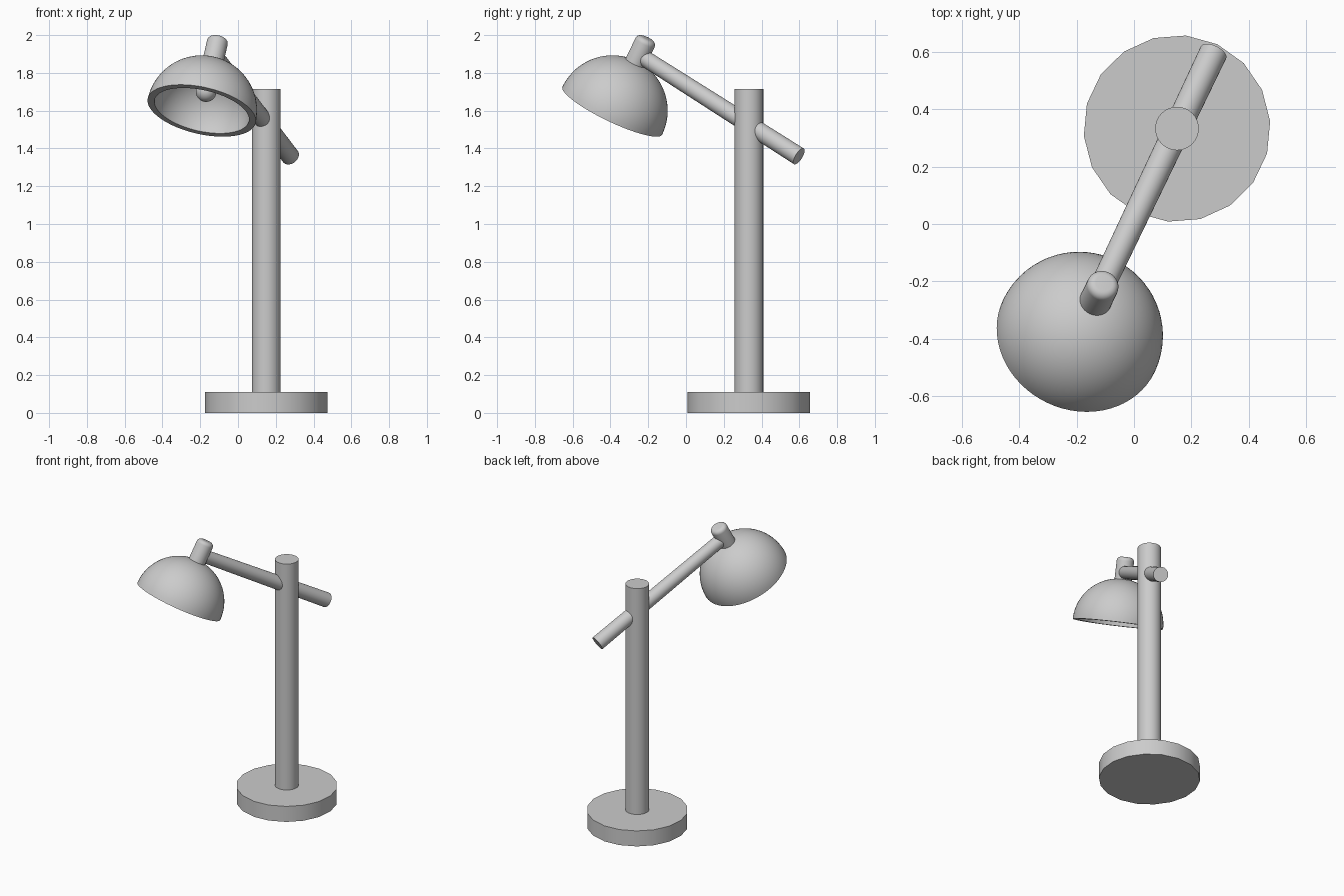
import bpy, bmesh
from math import sin, cos, pi, radians
from mathutils import Vector, Matrix

if "Cube" in bpy.data.objects:
    bpy.data.objects.remove(bpy.data.objects["Cube"])


def finish(bm, name, matrix=None):
    bmesh.ops.recalc_face_normals(bm, faces=bm.faces)
    mesh = bpy.data.meshes.new(name)
    bm.to_mesh(mesh)
    bm.free()
    ob = bpy.data.objects.new(name, mesh)
    bpy.context.collection.objects.link(ob)
    if matrix:
        ob.matrix_world = matrix
    bpy.ops.object.select_all(action='DESELECT')
    ob.select_set(True)
    bpy.context.view_layer.objects.active = ob
    bpy.ops.object.shade_smooth_by_angle(angle=radians(35))
    return ob


def frame(origin, axis):
    """Placement whose local z runs along axis."""
    return Matrix.Translation(origin) @ axis.to_track_quat('Z', 'Y').to_matrix().to_4x4()


def rod(name, a, b, r1, r2, sides, spin=0.0):
    """Capped cylinder or cone from a to b."""
    bm = bmesh.new()
    d = b - a
    bmesh.ops.create_cone(bm, cap_ends=True, segments=sides, radius1=r1, radius2=r2,
                          depth=d.length,
                          matrix=Matrix.Translation((0, 0, d.length / 2)) @ Matrix.Rotation(spin, 4, 'Z'))
    m = Matrix.Translation(a) if d.x == d.y == 0 else frame(a, d)
    return finish(bm, name, m)


def lathe(name, profile, origin, axis, sides):
    """Revolve (radius, height) points around the axis."""
    bm = bmesh.new()
    verts = [bm.verts.new((r, 0, z)) for r, z in profile]
    edges = [bm.edges.new(p) for p in zip(verts, verts[1:])]
    bmesh.ops.spin(bm, geom=verts + edges, cent=(0, 0, 0), axis=(0, 0, 1),
                   angle=2 * pi, steps=sides, use_merge=True)
    bmesh.ops.remove_doubles(bm, verts=bm.verts, dist=1e-4)
    return finish(bm, name, frame(origin, axis))


def arc(r, a0, a1, n, cr=0.0, cz=0.0):
    """Arc points, angles measured up from the horizontal in degrees."""
    out = []
    for i in range(n + 1):
        a = radians(a0 + (a1 - a0) * i / n)
        out.append((max(0.0, cr + r * cos(a)), cz + r * sin(a)))
    return out


# Base and post
PX, PY = 0.15, 0.333
rod("base", Vector((PX, PY, 0)), Vector((PX, PY, 0.11)), 0.326, 0.326, 18, radians(-5.5))
rod("post", Vector((PX, PY, 0.10)), Vector((PX, PY, 1.715)), 0.076, 0.076, 32)

# Slanted arm passing through the post
rod("arm", Vector((0.277, 0.598, 1.358)), Vector((-0.118, -0.233, 1.886)), 0.049, 0.043, 32)

# Head: shade, joint and bulb share one tilted axis
yaw, tilt = radians(64.5), radians(28)
axis = Vector((sin(tilt) * cos(yaw), sin(tilt) * sin(yaw), cos(tilt)))
centre = Vector((-0.192, -0.39, 1.60))

# Hemispherical shade with wall thickness and flat rim
R, r = 0.293, 0.256
shade = arc(R, 90, 0, 20) + arc(r, 0, 90, 20)
lathe("shade", shade, centre, axis, 64)

# Joint on top of the shade, with rounded end
q = 0.026
joint = [(0, 0.27), (0.056, 0.27)] + arc(q, 0, 90, 6, 0.056 - q, 0.434 - q) + [(0, 0.434)]
lathe("joint", joint, centre, axis, 32)

# Bulb hanging inside the shade
bulb = arc(0.055, -90, 0, 8, 0, 0.115) + [(0.055, 0.275), (0, 0.275)]
lathe("bulb", bulb, centre, axis, 32)
